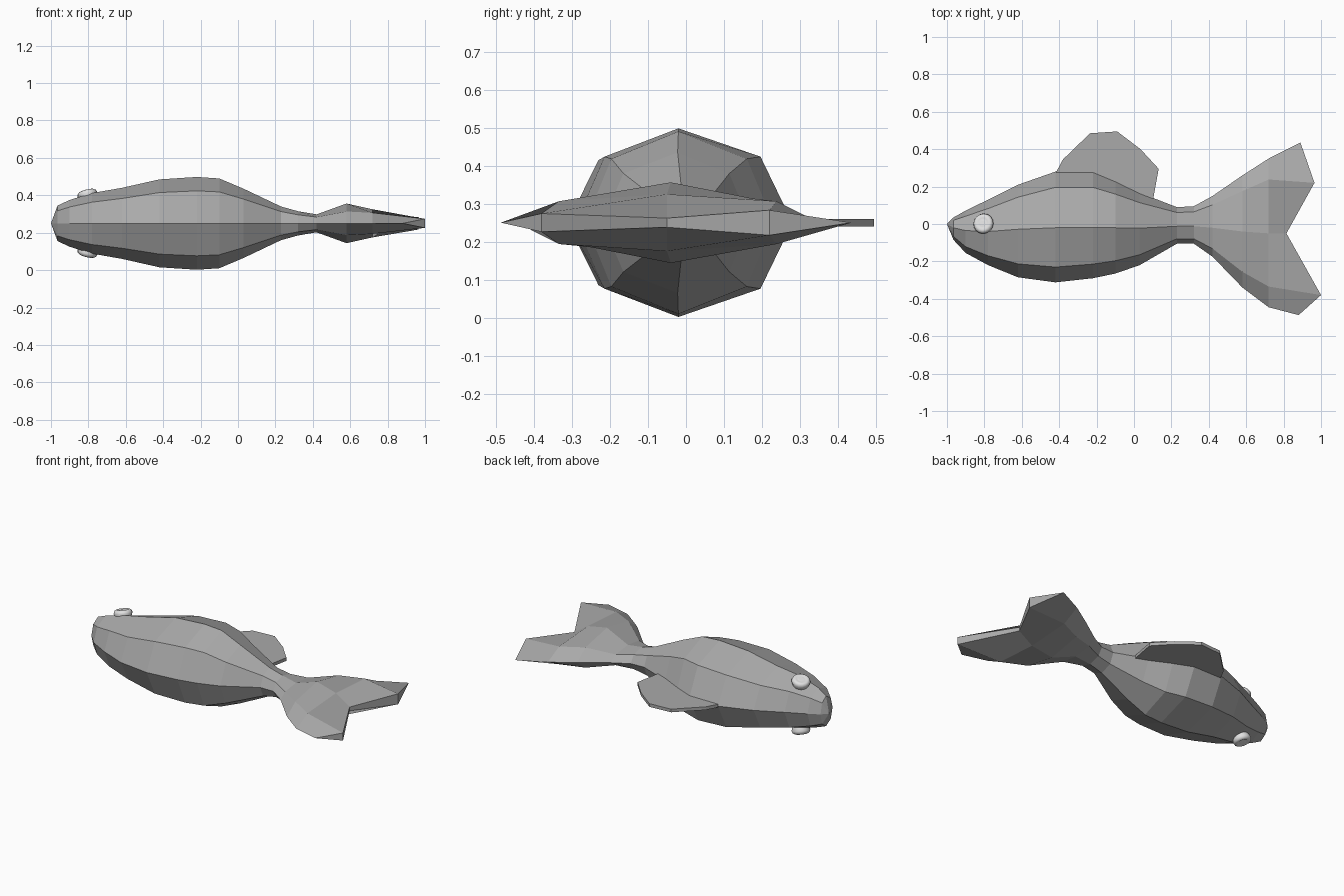
import bpy, bmesh, math
from mathutils import Matrix

if "Cube" in bpy.data.objects:
    bpy.data.objects.remove(bpy.data.objects["Cube"])

ZC = 0.25  # the fish lies on its side, mirrored about this height


def material(name, v):
    m = bpy.data.materials.new(name)
    m.diffuse_color = (v, v, v, 1)
    m.use_nodes = True
    m.node_tree.nodes["Principled BSDF"].inputs["Base Color"].default_value = m.diffuse_color
    return m


def make(name, bm, mat):
    bmesh.ops.recalc_face_normals(bm, faces=bm.faces[:])
    me = bpy.data.meshes.new(name)
    bm.to_mesh(me)
    bm.free()
    me.materials.append(mat)
    ob = bpy.data.objects.new(name, me)
    bpy.context.collection.objects.link(ob)
    return ob


body_grey = material("body grey", 0.40)
eye_white = material("eye pale grey", 0.75)

# Body sections: x, upper y, middle y, lower y, half thickness, shoulder ratio
SECTIONS = [
    (-0.965, 0.035, -0.02, -0.085, 0.095, 0.70),
    (-0.90, 0.072, -0.035, -0.155, 0.125, 0.70),
    (-0.78, 0.13, -0.04, -0.22, 0.162, 0.70),
    (-0.62, 0.21, -0.028, -0.285, 0.19, 0.70),
    (-0.42, 0.28, -0.02, -0.312, 0.235, 0.70),
    (-0.22, 0.28, -0.02, -0.29, 0.248, 0.70),
    (-0.10, 0.23, -0.02, -0.265, 0.24, 0.70),
    (0.03, 0.167, -0.022, -0.22, 0.185, 0.70),
    (0.23, 0.09, -0.012, -0.105, 0.09, 0.70),
    (0.32, 0.095, -0.012, -0.105, 0.065, 0.70),
    (0.42, 0.15, -0.02, -0.175, 0.048, 0.70),
    (0.58, 0.26, -0.04, -0.34, 0.106, 0.60),
    (0.72, 0.35, -0.05, -0.445, 0.075, 0.75),
]


def octagon(x, yt, ym, yb, h, k):
    yu, yl = ym + 0.72 * (yt - ym), ym + 0.72 * (yb - ym)
    half = [(yt, 0), (yu, k * h), (ym, h), (yl, k * h), (yb, 0)]
    pts = half + [(y, -z) for y, z in half[3:0:-1]]
    return [(x, y, ZC + z) for y, z in pts]


# Body and forked tail in one loft
bm = bmesh.new()
rings = [[bm.verts.new(p) for p in octagon(*s)] for s in SECTIONS]
tail = [(0.89, 0.435, 0), (0.965, 0.22, 0.033), (0.815, -0.05, 0.012),
        (1.0, -0.38, 0.024), (0.88, -0.487, 0)]
tail += [(x, y, -z) for x, y, z in tail[3:0:-1]]
rings.append([bm.verts.new((x, y, ZC + z)) for x, y, z in tail])
for a, b in zip(rings, rings[1:]):
    for i in range(8):
        j = (i + 1) % 8
        bm.faces.new((a[i], a[j], b[j], b[i]))
# Snout fan and tail edge
nose = bm.verts.new((-1.0, 0.0, ZC))
first, e = rings[0], rings[-1]
for i in range(8):
    bm.faces.new((nose, first[(i + 1) % 8], first[i]))
for f in ((0, 1, 7), (1, 2, 6, 7), (2, 3, 5, 6), (3, 4, 5)):
    bm.faces.new([e[i] for i in f])
make("body_and_tail", bm, body_grey)

# Back fin: thin slab rooted in the body
bm = bmesh.new()
outline = [(-0.42, 0.27), (-0.38, 0.345), (-0.235, 0.485), (-0.09, 0.495),
           (0.035, 0.40), (0.132, 0.295), (0.10, 0.12), (-0.22, 0.22)]
face = bm.faces.new([bm.verts.new((x, y, ZC - 0.01)) for x, y in outline])
up = bmesh.ops.extrude_face_region(bm, geom=[face])["geom"]
bmesh.ops.translate(bm, vec=(0, 0, 0.02),
                    verts=[v for v in up if isinstance(v, bmesh.types.BMVert)])
make("back_fin", bm, body_grey)

# Eyes: flattened balls with a raised rim around a shallow centre
PROFILE = [(0.046, -0.025), (0.055, 0.0), (0.05, 0.014), (0.038, 0.021),
           (0.028, 0.017), (0.015, 0.019)]
for side, name in ((1, "eye_upper"), (-1, "eye_lower")):
    bm = bmesh.new()
    n = 16
    loops = [[bm.verts.new((r * math.cos(2 * math.pi * i / n),
                            r * math.sin(2 * math.pi * i / n), z)) for i in range(n)]
             for r, z in PROFILE]
    for a, b in zip(loops, loops[1:]):
        for i in range(n):
            bm.faces.new((a[i], a[(i + 1) % n], b[(i + 1) % n], b[i]))
    bm.faces.new(loops[0])
    bm.faces.new(loops[-1])
    place = (Matrix.Translation((-0.805, 0.002, ZC + side * 0.154))
             @ Matrix.Diagonal((1, 1, side, 1))
             @ Matrix.Rotation(math.radians(-14), 4, 'Y')
             @ Matrix.Rotation(math.radians(-10), 4, 'X'))
    bmesh.ops.transform(bm, matrix=place, verts=bm.verts[:])
    ob = make(name, bm, eye_white)
    for p in ob.data.polygons:
        p.use_smooth = len(p.vertices) == 4
